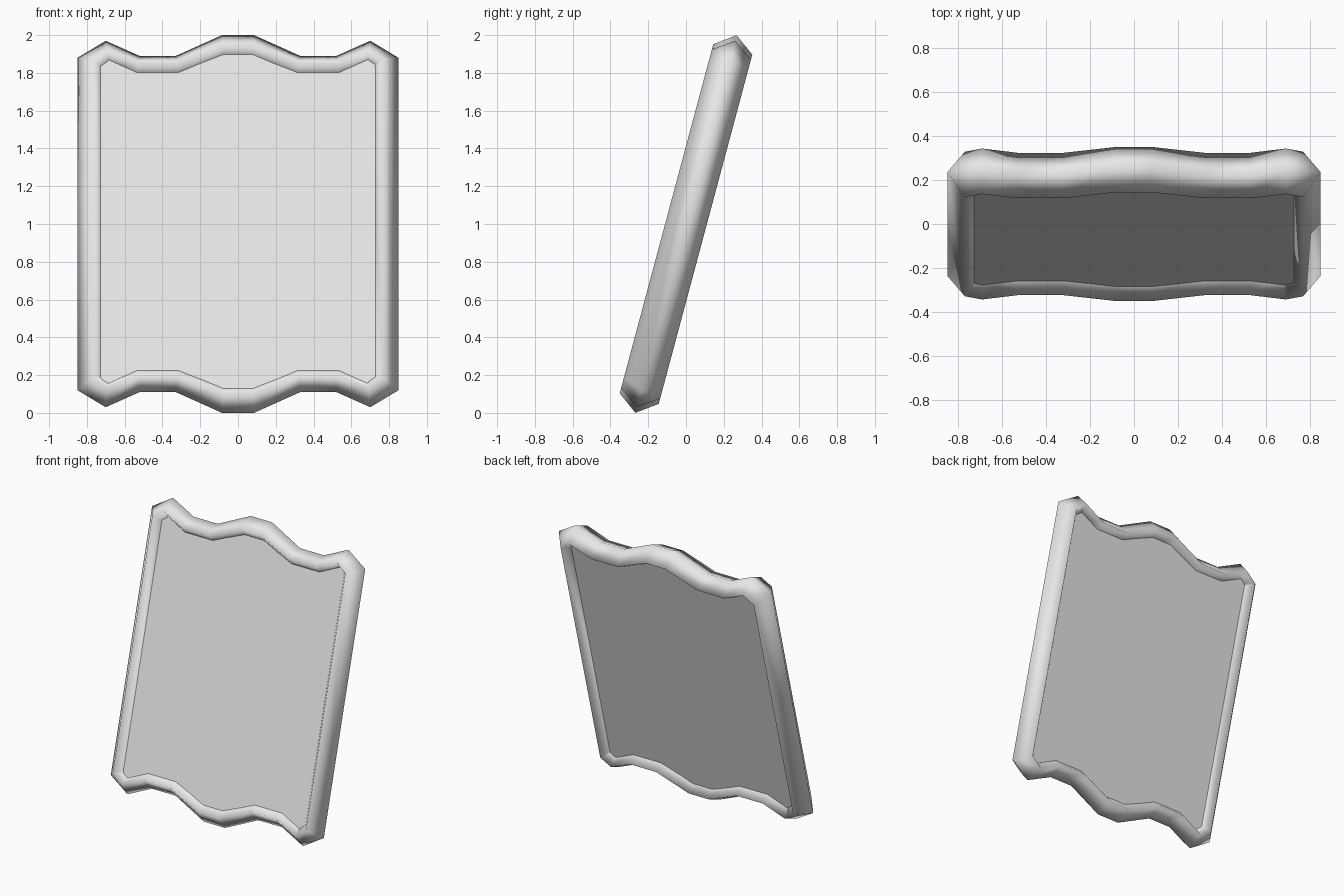
import bpy
import bmesh
from math import radians
from mathutils import Matrix

cube = bpy.data.objects.get("Cube")
if cube:
    bpy.data.objects.remove(cube, do_unlink=True)

# One quarter of the wavy outline, from the side corner to the middle of the top
OUTER = [(0.85, 0.911), (0.70, 1.004), (0.52, 0.921), (0.33, 0.921), (0.085, 1.035)]
MIDDLE = [(0.77, 0.872), (0.692, 0.928), (0.53, 0.853), (0.32, 0.853), (0.08, 0.957)]
INNER = [(2 * m[0] - o[0], 2 * m[1] - o[1]) for o, m in zip(OUTER, MIDDLE)]
RIM_DEPTH = 0.107
PANEL_DEPTH = 0.05
LEAN = Matrix.Translation((0, 0, 1)) @ Matrix.Rotation(radians(-15), 4, "X")

grey = bpy.data.materials.new("plain_grey")
grey.use_nodes = True
grey.diffuse_color = (0.8, 0.8, 0.8, 1)
grey.node_tree.nodes["Principled BSDF"].inputs["Base Color"].default_value = (0.8, 0.8, 0.8, 1)


def full_loop(quarter):
    """Mirror a quarter outline sideways and upside down into a closed loop."""
    top = quarter + [(-x, z) for x, z in reversed(quarter)]
    return top + [(x, -z) for x, z in reversed(top)]


def add_ring(bm, quarter, depth):
    return [bm.verts.new((x, depth, z)) for x, z in full_loop(quarter)]


def bridge(bm, a, b):
    for i in range(len(a)):
        j = (i + 1) % len(a)
        bm.faces.new((a[i], a[j], b[j], b[i]))


def finish(bm, name, smooth):
    bmesh.ops.recalc_face_normals(bm, faces=bm.faces)
    bm.transform(LEAN)
    for face in bm.faces:
        face.smooth = smooth
    mesh = bpy.data.meshes.new(name)
    bm.to_mesh(mesh)
    bm.free()
    mesh.materials.append(grey)
    obj = bpy.data.objects.new(name, mesh)
    bpy.context.collection.objects.link(obj)
    return obj


# Frame: diamond section swept round the outline
bm = bmesh.new()
rings = [add_ring(bm, OUTER, 0), add_ring(bm, MIDDLE, -RIM_DEPTH),
         add_ring(bm, INNER, 0), add_ring(bm, MIDDLE, RIM_DEPTH)]
for k in range(len(rings)):
    bridge(bm, rings[k], rings[(k + 1) % len(rings)])
finish(bm, "frame", True)

# Panel: flat slab whose edge is buried in the frame
bm = bmesh.new()
front = add_ring(bm, MIDDLE, -PANEL_DEPTH)
back = add_ring(bm, MIDDLE, PANEL_DEPTH)
bm.faces.new(front)
bm.faces.new(back)
bridge(bm, front, back)
finish(bm, "panel", False)
